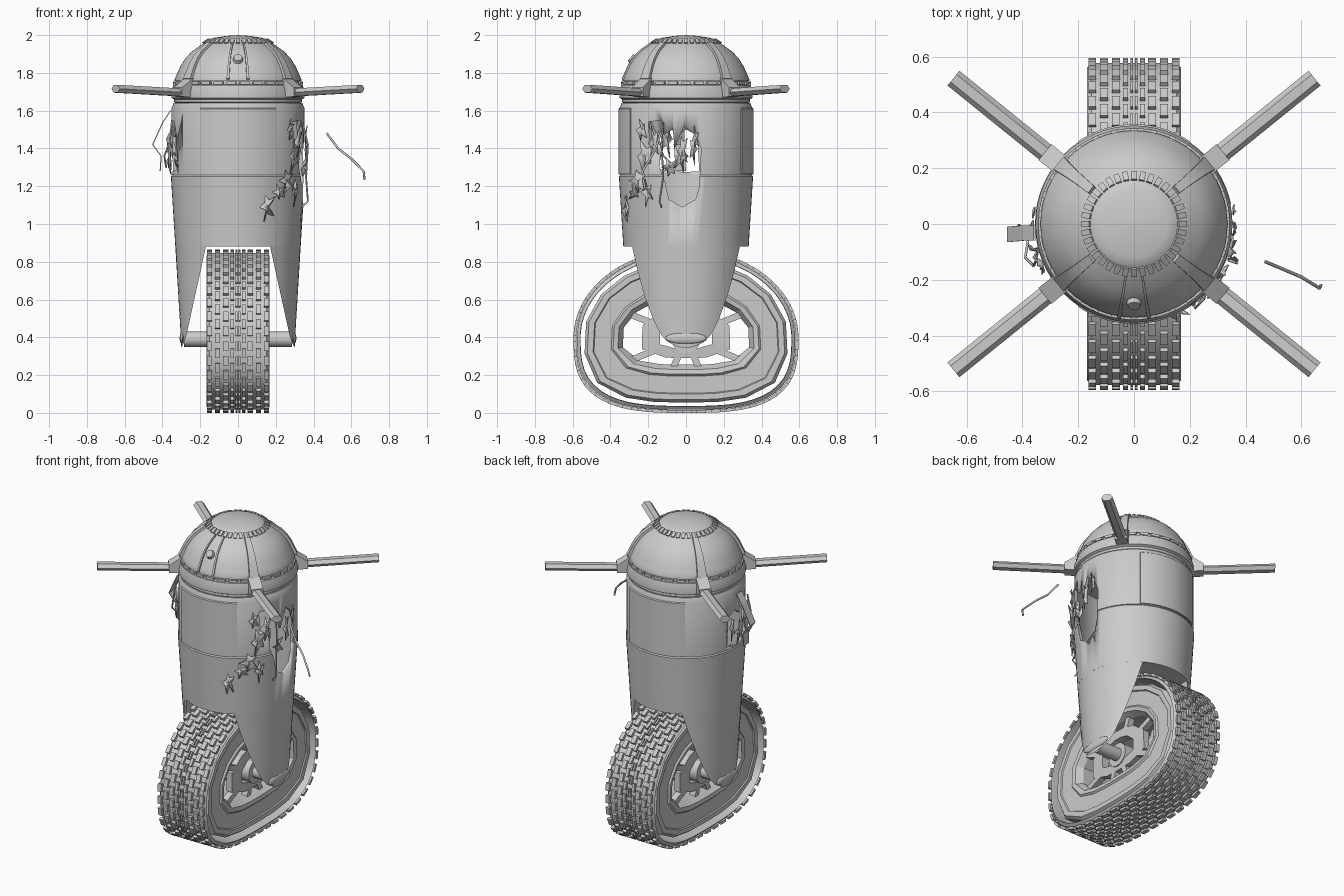
import bpy, bmesh, math, random
from mathutils import Vector, Matrix

if "Cube" in bpy.data.objects:
    bpy.data.objects.remove(bpy.data.objects["Cube"])
random.seed(7)
PI, CZ = math.pi, 0.40


def finish(name, bm, angle=32):
    bmesh.ops.recalc_face_normals(bm, faces=bm.faces)
    me = bpy.data.meshes.new(name)
    bm.to_mesh(me)
    bm.free()
    ob = bpy.data.objects.new(name, me)
    bpy.context.collection.objects.link(ob)
    bpy.ops.object.select_all(action='DESELECT')
    ob.select_set(True)
    bpy.context.view_layer.objects.active = ob
    bpy.ops.object.shade_smooth_by_angle(angle=math.radians(angle))
    return ob


def loft(name, rings, loop=False, caps=True, angle=32):
    """Skin a list of closed rings; loop joins last ring to first."""
    bm = bmesh.new()
    vs = [[bm.verts.new(p) for p in r] for r in rings]
    n = len(vs[0])
    pairs = list(zip(vs, vs[1:])) + ([(vs[-1], vs[0])] if loop else [])
    for a, b in pairs:
        for i in range(n):
            j = (i + 1) % n
            bm.faces.new((a[i], a[j], b[j], b[i]))
    if caps and not loop:
        bm.faces.new(vs[0])
        bm.faces.new(vs[-1])
    return finish(name, bm, angle)


def lathe(name, prof, loop=False, caps=True, n=64):
    return loft(name, [[(r * math.cos(2 * PI * i / n), r * math.sin(2 * PI * i / n), z)
                        for i in range(n)] for r, z in prof], loop, caps)


def boxes(name, mats):
    bm = bmesh.new()
    for m in mats:
        bmesh.ops.create_cube(bm, size=1, matrix=m)
    return finish(name, bm)


def box_mat(loc, rot, size):
    return Matrix.Translation(loc) @ rot.to_4x4() @ Matrix.Diagonal((*size, 1))


def wire(name, pts, r=0.006):
    cu = bpy.data.curves.new(name, 'CURVE')
    cu.dimensions, cu.bevel_depth, cu.bevel_resolution = '3D', r, 1
    cu.use_fill_caps = True
    sp = cu.splines.new('POLY')
    sp.points.add(len(pts) - 1)
    for p, c in zip(sp.points, pts):
        p.co = (*c, 1)
    bpy.context.collection.objects.link(bpy.data.objects.new(name, cu))


def hull_r(z):
    return 0.355 - max(0, 1.26 - z) * 0.061


# hull: hollow upper drum and tapered skirt
drum = lathe("upper_hull", [(.352, 1.26), (.352, 1.615), (.34, 1.64), (.325, 1.64), (.335, 1.61), (.335, 1.26)], True)
skirt = lathe("lower_skirt", [(hull_r(.88), .88), (.355, 1.252), (.348, 1.26), (.335, 1.26), (.312, .88)], True)
lathe("hull_floor", [(.32, .88), (.32, .90)])

# torn holes on both flanks
right_hole = [(-.20, 1.54), (-.13, 1.55), (-.12, 1.47), (-.07, 1.50), (-.06, 1.40), (-.01, 1.52), (.05, 1.47),
              (.08, 1.40), (.07, 1.2), (.05, 1.13), (-.02, 1.09), (-.09, 1.13), (-.11, 1.22), (-.14, 1.30),
              (-.13, 1.42), (-.19, 1.43)]
left_hole = [(-.19, 1.55), (-.14, 1.45), (-.10, 1.54), (-.05, 1.46), (0, 1.50), (.06, 1.47), (.07, 1.28),
             (0, 1.275), (-.07, 1.28), (-.15, 1.29), (-.12, 1.40)]
cutters = [loft("hole_cutter", [[(x, y, z) for y, z in poly] for x in (s * .2, s * .5)])
           for s, poly in ((1, right_hole), (-1, left_hole))]
for ob in (drum, skirt):
    bpy.context.view_layer.objects.active = ob
    for c in cutters:
        m = ob.modifiers.new("hole", 'BOOLEAN')
        m.object, m.operation, m.solver = c, 'DIFFERENCE', 'EXACT'
        bpy.ops.object.modifier_apply(modifier=m.name)
for c in cutters:
    bpy.data.objects.remove(c)

# raised front and back panels
for nm, mid in (("front_panel", -90), ("back_panel", 90)):
    loft(nm, [[(r * math.cos(a), r * math.sin(a), z) for r, z in
               ((.345, 1.265), (.358, 1.265), (.358, 1.61), (.345, 1.62))]
              for a in (math.radians(mid - 34 + 68 * i / 16) for i in range(17))])

# fork legs: arc outside, flat inside, rounded foot
for s, nm in ((1, "right"), (-1, "left")):
    rings = []
    for z in (.885, .75, .62, .5, .42, .36):
        r, xi = hull_r(z), .17 + .22 * (.88 - z)
        t = math.acos(min(.94, xi / r))
        ring = []
        for i in range(17):
            a = t * (i / 8 - 1)
            y = r * math.sin(a)
            zz = .345 + .05 * (y / .12) ** 2 if z == .36 else z
            ring.append((s * r * math.cos(a), y, zz))
        rings.append(ring)
    loft(nm + "_leg", rings)
    bm = bmesh.new()
    bmesh.ops.create_uvsphere(bm, u_segments=24, v_segments=10, radius=1,
                              matrix=Matrix.Translation((s * .295, 0, .395)) @ Matrix.Diagonal((.014, .11, .03, 1)))
    finish(nm + "_axle_cap", bm)

# collar and dome
lathe("collar", [(.325, 1.635), (.338, 1.645), (.338, 1.66), (.353, 1.668), (.353, 1.70), (.343, 1.735),
                 (.325, 1.738), (.325, 1.758), (.31, 1.758)])
dome = [(.335, 1.758), (.335, 1.768), (.325, 1.79), (.305, 1.835), (.28, 1.875), (.245, 1.913), (.19, 1.952)]
lathe("dome", dome + [(.185, 1.955), (.16, 1.97), (.152, 1.978), (.12, 1.987), (.06, 1.996), (.002, 2.0)])
boxes("cap_teeth", [box_mat((.172 * math.cos(a), .172 * math.sin(a), 1.966),
                            Matrix.Rotation(a, 3, 'Z') @ Matrix.Rotation(.6, 3, 'Y'), (.036, .02, .012))
                    for a in (2 * PI * i / 36 for i in range(36))])
boxes("collar_teeth", [box_mat((.332 * math.cos(a), .332 * math.sin(a), 1.747), Matrix.Rotation(a, 3, 'Z'),
                               (.022, .05, .016)) for a in (2 * PI * i / 30 for i in range(30))])


def rib(name, deg, w0, w1, lift):
    rot = Matrix.Rotation(math.radians(deg), 3, 'Z')
    pts, rings = dome[1:], []
    for i, (r, z) in enumerate(pts):
        w = w0 + (w1 - w0) * i / (len(pts) - 1)
        o = Vector((r, 0, (z - 1.7) * 1.0)).normalized() * lift
        rings.append([rot @ Vector((r + dx, y, z + dz)) for dx, y, dz in
                      ((-.01, -w, -.01), (o.x, -w, o.z), (o.x, w, o.z), (-.01, w, -.01))])
    loft(name, rings)


for d in (-99, -81):
    rib("front_dome_rib", d, .007, .004, .008)
bm = bmesh.new()
bmesh.ops.create_cone(bm, cap_ends=True, segments=20, radius1=.03, radius2=.022, depth=.03, matrix=Matrix.Translation(
    (0, -.283, 1.872)) @ Matrix.Rotation(math.radians(50), 4, 'X'))
finish("front_lens", bm)

# four arms with wedge mounts
for sx in (1, -1):
    for sy in (1, -1):
        ang = math.atan2(sy * .525, sx * .65)
        rib("arm_dome_rib", math.degrees(ang), .03, .016, .014)
        rot = Matrix.Rotation(ang, 3, 'Z')
        loft("arm_mount", [[rot @ Vector((r, y, z)) for y, z in ((-w, z0), (w, z0), (w, z1), (-w, z1))]
                           for r, z0, z1, w in ((.29, 1.68, 1.80, .032), (.345, 1.67, 1.765, .036),
                                                (.41, 1.675, 1.722, .037))], angle=10)
        loft("arm_rod", [[rot @ Vector((r, .034 * math.cos(PI * k / 3), zc + .024 * math.sin(PI * k / 3 )))
                          for k in range(6)] for r, zc in ((.36, 1.695), (.832, 1.716))], angle=10)


# squashed wheel outline: round on top, flattened below
def outline(t, a, up, dn):
    c, s = abs(math.cos(t)), abs(math.sin(t))
    n, b = (2, up) if math.sin(t) >= 0 else (3, dn)
    r = ((c / a) ** n + (s / b) ** n) ** (-1 / n)
    return Vector((0, r * math.cos(t), CZ + r * math.sin(t)))


def wheel_ring(x, a, up, dn, n):
    return [outline(2 * PI * (i + .5) / n, a, up, dn) + Vector((x, 0, 0)) for i in range(n)]


def wheel_part(name, prof, n, angle=32):
    return loft(name, [wheel_ring(x, .58 - d, .45 - d, .385 - d, n) for x, d in prof], True, angle=angle)


wheel_part("tyre_band", [(-.168, .02), (-.152, .002), (.152, .002), (.168, .02), (.155, .022), (-.155, .022)], 72)
wheel_part("rim_wall", [(-.13, .04), (-.152, .055), (-.152, .085), (-.145, .09), (-.145, .18), (-.155, .19),
                        (-.15, .215), (-.11, .24), (.11, .24), (.15, .215), (.155, .19), (.145, .18),
                        (.145, .09), (.152, .085), (.152, .055), (.13, .04)], 20, 15)
for s in (-1, 1):
    x = s * .1
    loft("hub_ring", [wheel_ring(x + dx, a, up, dn, 12) for dx, a, up, dn in
                      ((-.02, .25, .16, .11), (.02, .25, .16, .11), (.025, .15, .10, .06), (-.025, .15, .10, .06))],
         True, angle=10)
    sp = []
    for k in range(8):
        t = 2 * PI * (k + .5) / 8
        p, q = outline(t, .20, .13, .08), outline(t, .37, .23, .16)
        d = q - p
        sp.append(box_mat((p + q) / 2 + Vector((x, 0, 0)), Matrix.Rotation(math.atan2(d.z, d.y), 3, 'X'),
                          (.04, d.length, .035)))
    boxes("spokes", sp)
for nm, rad, dep in (("axle", .04, .57), ("hub_core", .075, .26)):
    bm = bmesh.new()
    bmesh.ops.create_cone(bm, cap_ends=True, segments=24, radius1=rad, radius2=rad, depth=dep,
                          matrix=Matrix.Translation((0, 0, .39)) @ Matrix.Rotation(PI / 2, 4, 'Y'))
    finish(nm, bm)

# tread blocks, evenly spaced along the outline
path = [outline(2 * PI * i / 1440, .587, .457, .392) for i in range(1440)]
cum = [0]
for i in range(1440):
    cum.append(cum[-1] + (path[(i + 1) % 1440] - path[i]).length)
mats, rows, i = [], 84, 0
for k in range(rows):
    while cum[i + 1] < cum[-1] * k / rows:
        i += 1
    d = path[(i + 6) % 1440] - path[i - 6]
    rot = Matrix.Rotation(math.atan2(d.z, d.y), 3, 'X')
    for x, w in ((.15, .026), (.065, .028), (.008, .010)) if k % 2 else ((.108, .028), (.03, .018)):
        for s in (-1, 1):
            mats.append(box_mat(path[i] + Vector((s * x, 0, 0)), rot, (w, .05, .016)))
boxes("tread_blocks", mats)

# torn plating: jagged curled shards (angle, height, half width, half height, outward curl)
shards = [(-3, 1.39, .03, .10, .01), (-14, 1.30, .04, .06, .03), (-28, 1.43, .03, .09, .02), (-36, 1.36, .05, .08, .03),
          (-40, 1.50, .03, .06, .02), (-44, 1.23, .05, .07, .03), (-52, 1.17, .05, .05, .03), (-64, 1.09, .035, .08, .03),
          (-34, 1.17, .03, .07, .02), (8, 1.45, .02, .06, .01), (184, 1.36, .03, .09, .02), (196, 1.45, .03, .09, .03),
          (205, 1.37, .03, .07, .02), (174, 1.40, .02, .08, .01)]
bm = bmesh.new()
for deg, zc, hw, hh, curl in shards:
    pts = []
    for k in range(10):
        a, f = 2 * PI * k / 10, (1.1 if k % 2 else .5) * random.uniform(.75, 1.15)
        u, z = hw * f * math.cos(a), zc + hh * f * math.sin(a)
        r = hull_r(z) + .006 + curl * random.uniform(-.4, 1)
        th = math.radians(deg) + u / .35
        pts.append(bm.verts.new((r * math.cos(th), r * math.sin(th), z)))
    th = math.radians(deg)
    mid = bm.verts.new(((hull_r(zc) + .008) * math.cos(th), (hull_r(zc) + .008) * math.sin(th), zc))
    for k in range(10):
        bm.faces.new((pts[k], pts[(k + 1) % 10], mid))
m = finish("torn_plates", bm, 5).modifiers.new("thickness", 'SOLIDIFY')
m.thickness = .005

# loose wires and bent strips
wire("flying_wire", [(.47, -.135, 1.48), (.53, -.16, 1.40), (.60, -.19, 1.345), (.665, -.23, 1.28), (.67, -.22, 1.235)])
wire("right_wire", [(.34, -.12, 1.54), (.37, -.13, 1.42), (.36, -.12, 1.25), (.37, -.14, 1.12), (.34, -.13, 1.09)], .005)
wire("left_wire", [(-.35, -.13, 1.55), (-.36, -.15, 1.44), (-.39, -.12, 1.36), (-.38, -.06, 1.30)], .005)
loft("left_bent_strip", [[(x, y, z), (x + .006, y, z), (x + .006, y + .055, z), (x, y + .055, z)] for x, y, z in
                         ((-.36, -.06, 1.60), (-.40, -.06, 1.54), (-.455, -.065, 1.42), (-.41, -.06, 1.36),
                          (-.415, -.055, 1.28))], angle=5)
